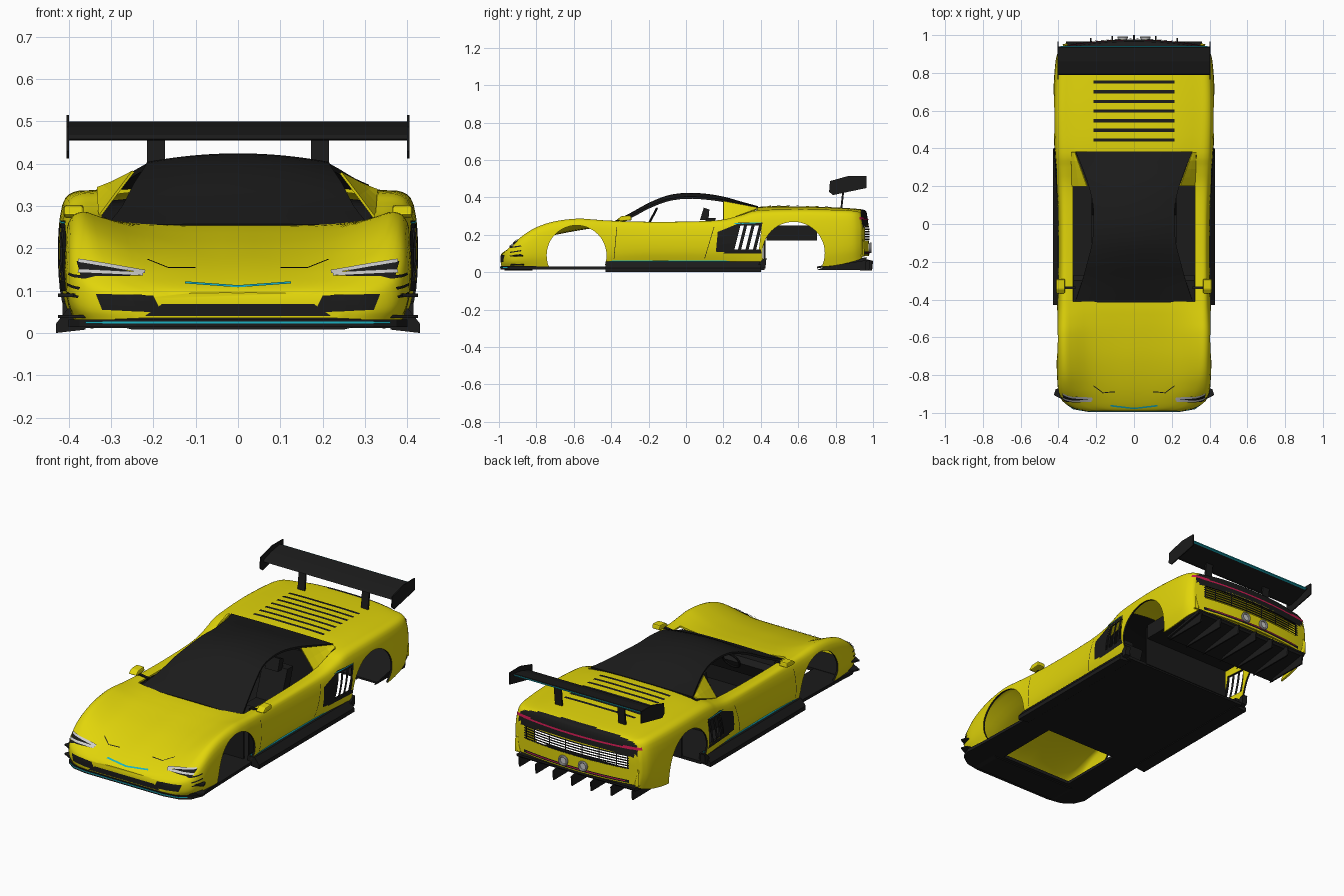
import bpy, bmesh, math
from mathutils import Vector
from mathutils.bvhtree import BVHTree

if "Cube" in bpy.data.objects:
    bpy.data.objects.remove(bpy.data.objects["Cube"])


def material(name, rgb):
    m = bpy.data.materials.new(name)
    m.diffuse_color = (*rgb, 1)
    m.use_nodes = True
    m.node_tree.nodes["Principled BSDF"].inputs["Base Color"].default_value = m.diffuse_color
    return m


YELLOW = material("yellow paint", (0.76, 0.67, 0.003))
BLACK = material("black trim", (0.011, 0.011, 0.011))
CYAN = material("cyan accent", (0.01, 0.45, 0.55))
RED = material("red lamp", (0.6, 0.01, 0.08))
SILVER = material("silver", (0.6, 0.6, 0.6))


def make(name, verts, faces, mat):
    me = bpy.data.meshes.new(name)
    me.from_pydata([tuple(v) for v in verts], [], faces)
    me.materials.append(mat)
    ob = bpy.data.objects.new(name, me)
    bpy.context.collection.objects.link(ob)
    return ob


def activate(ob):
    bpy.ops.object.select_all(action='DESELECT')
    ob.select_set(True)
    bpy.context.view_layer.objects.active = ob


def smooth(ob, angle=35):
    activate(ob)
    bpy.ops.object.shade_smooth_by_angle(angle=math.radians(angle))


def apply_all(ob):
    activate(ob)
    for m in list(ob.modifiers):
        bpy.ops.object.modifier_apply(modifier=m.name)


def prism(name, poly, lo, hi, axis, mat=BLACK):
    """Extrude a 2D polygon from lo to hi along the given axis."""
    place = {'x': lambda p, t: (t, p[0], p[1]), 'y': lambda p, t: (p[0], t, p[1]),
             'z': lambda p, t: (p[0], p[1], t)}[axis]
    n = len(poly)
    faces = [list(range(n))[::-1], list(range(n, 2 * n))]
    faces += [[i, (i + 1) % n, n + (i + 1) % n, n + i] for i in range(n)]
    ob = make(name, [place(p, t) for t in (lo, hi) for p in poly], faces, mat)
    bm = bmesh.new()
    bm.from_mesh(ob.data)
    bmesh.ops.recalc_face_normals(bm, faces=bm.faces)
    bm.to_mesh(ob.data)
    bm.free()
    return ob


def box(name, x, y, z, mat=BLACK):
    return prism(name, [(x[0], y[0]), (x[1], y[0]), (x[1], y[1]), (x[0], y[1])], z[0], z[1], 'z', mat)


def circle(cy, cz, r, n=48):
    return [(cy + r * math.cos(2 * math.pi * i / n), cz + r * math.sin(2 * math.pi * i / n)) for i in range(n)]


def spline(pts, n):
    """Catmull-Rom resampling, n steps per span."""
    p = [Vector(q) for q in pts]
    p = [2 * p[0] - p[1]] + p + [2 * p[-1] - p[-2]]
    out = []
    for i in range(1, len(p) - 2):
        a, b, c, d = p[i - 1:i + 3]
        for k in range(n):
            t = k / n
            out.append(0.5 * (2 * b + (c - a) * t + (2 * a - 5 * b + 4 * c - d) * t * t
                              + (3 * b - a - 3 * c + d) * t ** 3))
    return out + [p[-2]]


def grid(name, rows, mat, skip=lambda i, j: False, cap=False):
    w = len(rows[0])
    faces = [[i * w + j, i * w + j + 1, (i + 1) * w + j + 1, (i + 1) * w + j]
             for i in range(len(rows) - 1) for j in range(w - 1) if not skip(i, j)]
    if cap:
        faces.append(list(range(w))[::-1])
    return make(name, [v for r in rows for v in r], faces, mat)


# Body stations: y, half width, centre height, crest height, crest x, bottom
STATIONS = [
    (-.99, .25, .095, .09, .20, .035), (-.975, .32, .108, .105, .26, .032),
    (-.94, .375, .128, .135, .32, .03), (-.88, .40, .155, .19, .35, .03),
    (-.80, .407, .183, .24, .362, .03), (-.70, .41, .21, .272, .368, .03),
    (-.585, .413, .232, .286, .37, .03), (-.50, .41, .245, .282, .37, .03),
    (-.41, .405, .254, .275, .37, .04), (-.20, .40, .262, .268, .37, .055),
    (.05, .402, .268, .27, .37, .055), (.20, .408, .275, .28, .37, .055),
    (.30, .415, .315, .305, .373, .055), (.38, .42, .348, .326, .38, .05),
    (.575, .427, .352, .333, .388, .03), (.75, .424, .348, .331, .386, .03),
    (.90, .41, .34, .326, .372, .055), (.955, .39, .333, .318, .352, .07),
    (.968, .375, .322, .306, .335, .085)]


def tail(x, y, z):
    """Round the tail in plan and lean its top forward."""
    t = min(max((y - .85) / .118, 0), 1)
    return (x, y + t * (.01 - .035 * (x / .37) ** 2 - .15 * max(0, z - .24)), z)


def section(s):
    y, w, zc, zk, xk, zb = s
    xi, h, d = xk - .048, zk - zb, zk - zc
    half = spline([(0, zc), (.35 * xi, zc), (.72 * xi, zc + .2 * d), (xi, zc + .75 * d), (xk, zk),
                   (w - .012, zk - .1 * h), (w, zk - .42 * h), (w - .003, zk - .75 * h), (w - .02, zb)], 3)
    return [tail(-p[0], y, p[1]) for p in half[:0:-1]] + [tail(p[0], y, p[1]) for p in half]


# Main shell with the cabin left open and a curved tail panel
rows = [section(s) for s in spline(STATIONS, 4)]
end = rows[-1]
rows += [[tail(x, .968, .085 + (z - .085) * f) for x, y, z in end] for f in (.9, .8, .7, .5, .35, .2, .1, .01)]
body = grid("body_shell", rows, YELLOW, lambda i, j: 32 <= i < 52 and 15 <= j < 33, True)
bm = bmesh.new()
bm.from_mesh(body.data)
bmesh.ops.recalc_face_normals(bm, faces=bm.faces)
bm.normal_update()
if sum(f.normal.z * f.calc_area() for f in bm.faces) < 0:
    bmesh.ops.reverse_faces(bm, faces=bm.faces)
surface = BVHTree.FromBMesh(bm)
# Black tail band by position
for f in bm.faces:
    c = f.calc_center_median()
    f.material_index = int(c.y > .935 and c.z > .248 and abs(c.x) < .36)
bm.to_mesh(body.data)
bm.free()
body.data.materials.append(BLACK)

# Cut wheel arches, side intakes and the rear grille opening
sol = body.modifiers.new("thickness", 'SOLIDIFY')
sol.thickness, sol.offset = .01, -1
cutters = [prism("rear_cutter", [(-.31, .17), (.31, .17), (.31, .245), (-.31, .245)], .9, 1.1, 'y')]
for s in (-1, 1):
    lo, hi = sorted((s * .31, s * .6))
    cutters += [prism("arch_cutter", circle(-.585, .09, .16), lo, hi, 'x'),
                prism("arch_cutter", circle(.575, .102, .167), lo, hi, 'x'),
                prism("intake_cutter", [(.25, .12), (.39, .12), (.405, .25), (.29, .25)], lo, hi, 'x')]
for c in cutters:
    c.hide_render = True
    b = body.modifiers.new("cut", 'BOOLEAN')
    b.object, b.operation, b.solver, b.material_mode = c, 'DIFFERENCE', 'EXACT', 'TRANSFER'
apply_all(body)
for c in cutters:
    bpy.data.objects.remove(c)
smooth(body, 40)

# Thin plates laid on the body surface
RAYS = {'front': (lambda u, v: (u, -2, v), (0, 1, 0)), 'back': (lambda u, v: (u, 2, v), (0, -1, 0)),
        'side': (lambda u, v: (2, u, v), (-1, 0, 0)), 'top': (lambda u, v: (u, v, 2), (0, 0, -1))}


def patch(name, quad, view, mat=BLACK, n=10, m=3, mirror=True, lift=.003):
    origin, d = RAYS[view][0], Vector(RAYS[view][1])
    a, b, c, e = [Vector(q) for q in quad]
    pts = []
    for i in range(m + 1):
        for j in range(n + 1):
            o = Vector(origin(*a.lerp(b, j / n).lerp(e.lerp(c, j / n), i / m)))
            hit, nor = surface.ray_cast(o, d, 1.9)[:2]
            if hit is None:
                hit, nor = surface.find_nearest(o + d * 1.02)[:2]
            pts.append(hit - nor * lift * (1 if nor.dot(d) > 0 else -1))
    f = [[i * (n + 1) + j, i * (n + 1) + j + 1, (i + 1) * (n + 1) + j + 1, (i + 1) * (n + 1) + j]
         for i in range(m) for j in range(n)]
    if (pts[1] - pts[0]).cross(pts[n + 1] - pts[0]).dot(d) > 0:
        f = [q[::-1] for q in f]
    if mirror:
        k = len(pts)
        pts = pts + [Vector((-p.x, p.y, p.z)) for p in pts]
        f = f + [[i + k for i in q[::-1]] for q in f]
    return make(name, pts, f, mat)


def strip(name, p, q, w, view, mat=BLACK, mirror=True, lift=.003):
    p, q = Vector(p), Vector(q)
    t = (q - p).normalized() * w / 2
    s = Vector((-t.y, t.x))
    return patch(name, [p - s, q - s, q + s, p + s], view, mat, 16, 1, mirror, lift)


# Nose: grilles, headlights, accents
patch("front_grille", [(.18, .048), (.32, .055), (.335, .092), (.2, .088)], 'front')
patch("lower_grille", [(-.22, .04), (.22, .04), (.18, .068), (-.18, .068)], 'front', mirror=False)
patch("headlight_base", [(.225, .133), (.37, .132), (.38, .168), (.30, .158)], 'front')
strip("headlight_upper", (.22, .14), (.375, .168), .008, 'front', SILVER, lift=.006)
strip("headlight_lower", (.225, .135), (.375, .144), .008, 'front', SILVER, lift=.006)
strip("nose_accent", (0, .108), (.125, .117), .005, 'front', CYAN)
for z in (.085, .105, .13):
    strip("corner_vent", (-.94, z), (-.88, z + .01), .006, 'side')
for a, b in (((.1, .152), (.165, .152)), ((.165, .152), (.215, .172))):
    strip("hood_seam", a, b, .002, 'front')

# Sides: door seams and intake with slanted slats
strip("door_seam", (-.385, .075), (-.37, .24), .003, 'side')
strip("door_seam", (.1, .075), (.15, .24), .003, 'side')
patch("intake_front", [(.16, .11), (.255, .105), (.295, .265), (.17, .215)], 'side')
patch("intake_top", [(.27, .248), (.405, .248), (.41, .265), (.28, .265)], 'side')
patch("intake_bottom", [(.2, .1), (.405, .1), (.40, .122), (.22, .122)], 'side')
for y in (.285, .325, .365):
    strip("intake_slat", (y, .115), (y + .035, .255), .016, 'side')
strip("intake_accent", (.26, .258), (.4, .264), .004, 'side', CYAN, lift=.006)

# Rear deck louvres and tail
for i in range(7):
    strip("deck_louvre", (-.215, .445 + i * .051), (.215, .445 + i * .051), .017, 'top', mirror=False)
strip("tail_lamp", (-.33, .283), (.33, .283), .009, 'back', RED, False)
strip("tail_lamp_corner", (.925, .287), (.95, .287), .014, 'side', RED)
for i in range(6):
    strip("rear_grille_slat", (-.32, .176 + i * .0135), (.32, .176 + i * .0135), .007, 'back', mirror=False)
for x in (.05, .15, .25, .312):
    strip("rear_grille_post", (x, .17), (x, .25), .006, 'back')
strip("bumper_band", (-.32, .103), (.32, .103), .016, 'back', mirror=False)
strip("bumper_lamp", (-.3, .105), (.3, .105), .005, 'back', RED, False, .006)

# Windscreen, roof and rear window: y, half width, centre height, edge height
ROOF = [(-.415, .312, .258, .252), (-.3, .274, .315, .30), (-.2, .247, .37, .352), (-.1, .222, .41, .39),
        (0, .215, .424, .404), (.1, .217, .42, .40), (.2, .24, .404, .387), (.3, .275, .376, .366), (.385, .31, .353, .35)]
roof = grid("roof_and_screens", [[(r[1] * t / 8, r[0], r[2] + (r[3] - r[2]) * (t / 8) ** 2) for t in range(-8, 9)]
                                 for r in spline(ROOF, 3)], BLACK)
sol = roof.modifiers.new("thickness", 'SOLIDIFY')
sol.thickness, sol.offset = .012, -1
apply_all(roof)
smooth(roof)

for s in (-1, 1):
    # Roof buttress behind the window, and mirror on a stalk
    but = grid("roof_buttress", [[(s * (.245 + .065 * t), .2 + .18 * t, .38 - .034 * t),
                                  (s * (.287 + .03 * t), .2 + .18 * t, .325 + .02 * t),
                                  (s * (.325 + .005 * t), .2 + .18 * t, .274 + .066 * t)]
                                 for t in (0, .25, .5, .75, 1)], YELLOW)
    but.modifiers.new("thickness", 'SOLIDIFY').thickness = .006
    mir = prism("wing_mirror", [(-.37, .28), (-.345, .30), (-.295, .303), (-.29, .277), (-.35, .272)],
                s * .365, s * .412, 'x', YELLOW)
    bev = mir.modifiers.new("round", 'BEVEL')
    bev.width, bev.segments = .006, 2
    prism("mirror_stalk", [(s * .31, .262), (s * .38, .272), (s * .38, .282), (s * .31, .272)], -.345, -.33, 'y')
    # Flared sill with accent line and kick-up
    prism("side_sill", [(s * .36, .058), (s * .402, .058), (s * .43, .022), (s * .43, 0), (s * .36, .008)], -.43, .40, 'y')
    prism("sill_accent", [(s * .37, .058), (s * .391, .058), (s * .391, .062), (s * .37, .062)], -.42, .38, 'y', CYAN)
    prism("sill_fin", [(.36, .008), (.425, .025), (.43, .075), (.41, .07)], s * .385, s * .415, 'x')
    # Corner blades
    for z in (.035, .085):
        prism("corner_blade", [(s * .36, -.94), (s * .425, -.905), (s * .415, -.875), (s * .37, -.86)], z, z + .008, 'z')
    # Inner door panels with accent
    box("door_panel", sorted((s * .34, s * .348)), (-.4, .2), (.02, .258))
    box("door_accent", sorted((s * .335, s * .34)), (-.2, 0), (.236, .242), CYAN)
    # Seats
    box("seat_base", (s * .15 - .075, s * .15 + .075), (-.1, .13), (.03, .12))
    prism("seat_back", [(.04, .1), (.1, .1), (.16, .29), (.11, .29)], s * .15 - .075, s * .15 + .075, 'x')
    prism("headrest", [(.075, .28), (.12, .28), (.125, .335), (.095, .345)], s * .15 - .04, s * .15 + .04, 'x')
    # Exhaust tip
    bpy.ops.mesh.primitive_torus_add(location=(s * .06, .987, .13), rotation=(math.pi / 2, 0, 0),
                                     major_radius=.023, minor_radius=.006, major_segments=28, minor_segments=8)
    tip = bpy.context.object
    tip.name = "exhaust_tip"
    tip.data.materials.append(SILVER)
    smooth(tip)
    prism("exhaust_pipe", [(s * .06 + a, b) for a, b in circle(0, .13, .024, 24)], .96, .984, 'y', SILVER)
    # Wing supports and end plates
    prism("wing_support", [(.825, .335), (.835, .335), (.85, .475), (.84, .475)], s * .172, s * .215, 'x')
    prism("wing_end_plate", [(.765, .43), (.77, .487), (.87, .515), (.965, .515), (.965, .45), (.785, .412)],
          s * .399, s * .405, 'x')

# Wing blade and accent
prism("rear_wing", [(.79, .458), (.80, .468), (.86, .487), (.935, .50), (.94, .495), (.87, .47), (.81, .455)], -.4, .4, 'x')
prism("wing_accent", [(.930, .489), (.942, .492), (.942, .497), (.935, .497)], -.39, .39, 'x', CYAN)

# Cockpit and engine bay
box("floor", (-.385, .385), (-.43, .42), (.012, .028))
box("firewall", (-.27, .27), (.415, .425), (.02, .24))
box("front_bulkhead", (-.33, .33), (-.425, -.415), (.02, .24))
box("engine_cover", (-.27, .27), (.43, .70), (.17, .25))
prism("dashboard", [(-.41, .17), (-.41, .25), (-.3, .262), (-.27, .24), (-.3, .17)], -.32, .32, 'x')
bpy.ops.mesh.primitive_torus_add(location=(-.15, -.18, .295), rotation=(math.radians(62), 0, 0), major_radius=.05,
                                 minor_radius=.006, major_segments=28, minor_segments=8)
wheel = bpy.context.object
wheel.name = "steering_wheel"
wheel.data.materials.append(BLACK)
smooth(wheel)

# Front splitter frame around the open bay
nose = [(.24, -.992), (.32, -.978), (.375, -.94), (.40, -.88), (.395, -.8)]
prism("front_splitter", nose + [(-x, y) for x, y in nose[::-1]], .014, .032, 'z')
lip = [(.24, -.995), (.322, -.981), (.36, -.954), (.35, -.94)]
prism("splitter_accent", lip + [(-x, y) for x, y in lip[::-1]], .022, .027, 'z', CYAN)
prism("splitter_keel", [(-.28, .016), (-.25, .008), (.25, .008), (.28, .016)], -.97, -.82, 'y')
for s in (-1, 1):
    prism("splitter_rail", [(s * .22, -.8), (s * .395, -.8), (s * .385, -.43), (s * .22, -.43)], .014, .03, 'z')

# Diffuser plate and fins, shortened towards the corners
prism("diffuser", [(.70, .02), (.955, .06), (.965, .07), (.965, .08), (.94, .075), (.70, .03)], -.36, .36, 'x')
for i in range(7):
    x = -.345 + i * .115
    e = 1.0 - .3 * x * x
    prism("diffuser_fin", [(.7, .012), (e - .005, .01), (e, .06), (e - .04, .07), (.76, .035)], x - .004, x + .004, 'x')
